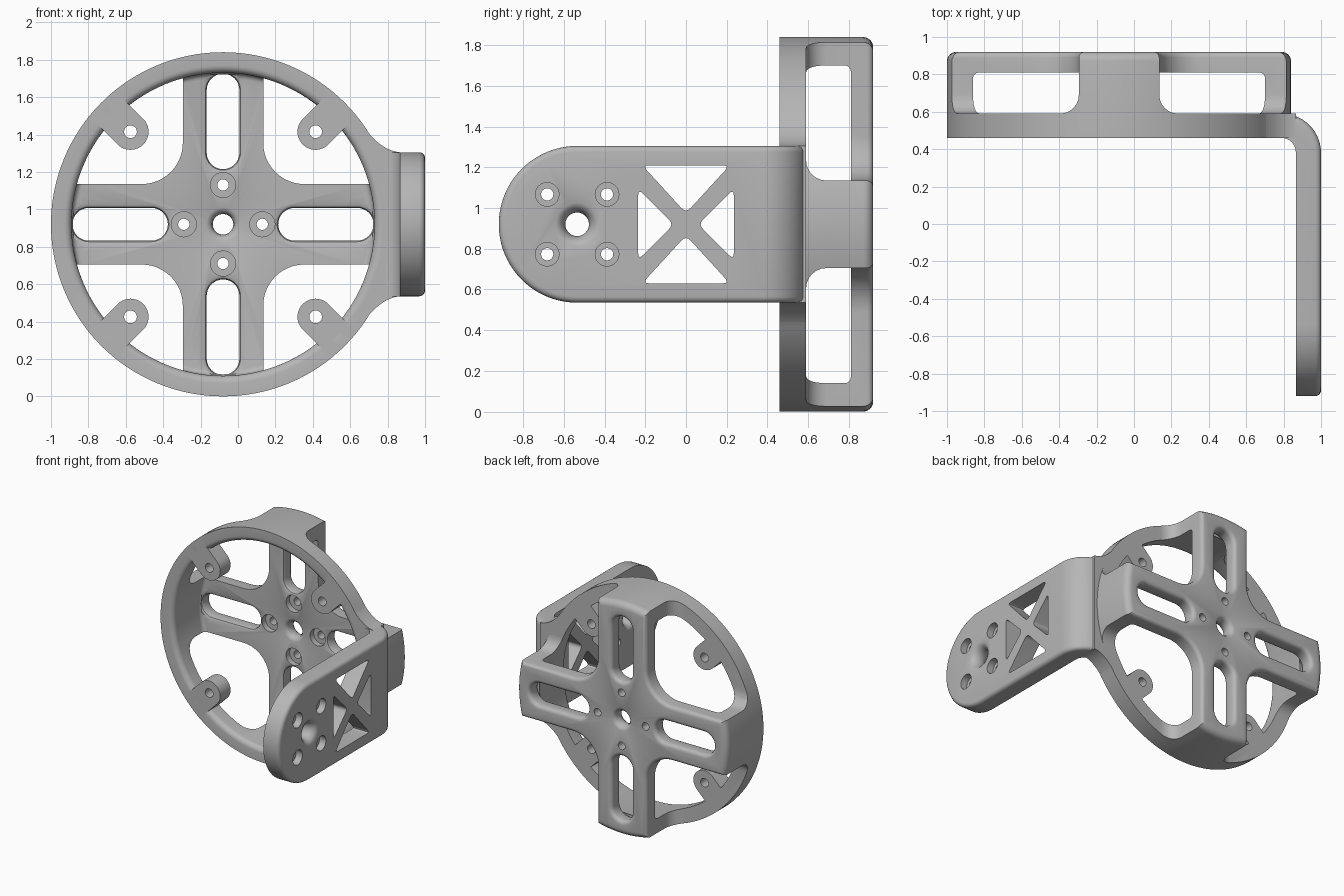
import bpy, bmesh
from math import sin, cos, pi, radians
from mathutils import Vector

if "Cube" in bpy.data.objects:
    bpy.data.objects.remove(bpy.data.objects["Cube"])

CX, CZ = -0.08, 0.92                 # hub centre
FRONT, RIM, PLATE, BACK = 0.46, 0.59, 0.81, 0.92
R_IN, R_OUT = 0.81, 0.92

grey = bpy.data.materials.new("plain grey")
grey.use_nodes = True
COLOUR = (0.47, 0.47, 0.47, 1)
grey.diffuse_color = COLOUR
grey.node_tree.nodes["Principled BSDF"].inputs["Base Color"].default_value = COLOUR


# ---- helpers ----
def arc(cx, cy, r, a, b, n):
    return [(cx + r * cos(radians(a + (b - a) * i / n)),
             cy + r * sin(radians(a + (b - a) * i / n))) for i in range(n + 1)]


def circle(x, y, r, n=40):
    return arc(x, y, r, 0, 360, n)[:-1]


def place(axis, u, v, d):
    """Profile point and depth to space, for the y, x and z directions."""
    return {"y": (CX + u, d, CZ + v), "x": (d, u, CZ + v), "z": (u, v, CZ + d)}[axis]


def to_object(name, bm):
    bmesh.ops.recalc_face_normals(bm, faces=bm.faces)
    mesh = bpy.data.meshes.new(name)
    bm.to_mesh(mesh)
    bm.free()
    mesh.materials.append(grey)
    obj = bpy.data.objects.new(name, mesh)
    bpy.context.collection.objects.link(obj)
    return obj


def loft(name, axis, levels):
    """Closed solid through (depth, profile) levels."""
    bm = bmesh.new()
    rings = [[bm.verts.new(place(axis, u, v, d)) for u, v in prof] for d, prof in levels]
    n = len(rings[0])
    for a, b in zip(rings, rings[1:]):
        for i in range(n):
            j = (i + 1) % n
            bm.faces.new((a[i], a[j], b[j], b[i]))
    bm.faces.new(rings[0])
    bm.faces.new(rings[-1])
    return to_object(name, bm)


def prism(name, axis, prof, d0, d1):
    return loft(name, axis, [(d0, prof), (d1, prof)])


def boolean(target, operation, tools):
    for tool in tools:
        tool.hide_render = True
        mod = target.modifiers.new("combine", "BOOLEAN")
        mod.operation, mod.solver, mod.object = operation, "EXACT", tool
        bpy.context.view_layer.objects.active = target
        bpy.ops.object.modifier_apply(modifier=mod.name)
        bpy.data.objects.remove(tool)


def spin(prof, quarter):
    """Turn a profile by quarter turns."""
    for _ in range(quarter):
        prof = [(-v, u) for u, v in prof]
    return prof


def rounded(points, d):
    """Polygon with softened corners."""
    out, pts = [], [Vector(p) for p in points]
    for i, p in enumerate(pts):
        a = p + (pts[i - 1] - p).normalized() * d
        b = p + (pts[(i + 1) % len(pts)] - p).normalized() * d
        for t in (0, 0.25, 0.5, 0.75, 1):
            out.append(tuple(a * (1 - t) ** 2 + p * 2 * t * (1 - t) + b * t * t))
    return out


def hole(name, axis, u, v, steps):
    return loft(name, axis, [(d, circle(u, v, r)) for d, r in steps])


# ---- turned cup: rim, wall and back plate ----
section = [(0, PLATE)]
section += arc(R_IN - 0.03, PLATE - 0.03, 0.03, 90, 0, 4)
section += arc(R_IN + 0.04, FRONT + 0.04, 0.04, 180, 270, 5)
section += [(R_OUT, FRONT)]
section += arc(R_OUT - 0.05, BACK - 0.05, 0.05, 0, 90, 6)
section += [(0, BACK)]
bm = bmesh.new()
verts = [bm.verts.new(place("y", r, 0, y)) for r, y in section]
edges = [bm.edges.new(pair) for pair in zip(verts, verts[1:])]
bmesh.ops.spin(bm, geom=verts + edges, cent=(CX, 0, CZ), axis=(0, 1, 0),
               angle=2 * pi, steps=128, use_duplicate=False)
bmesh.ops.remove_doubles(bm, verts=bm.verts, dist=0.0005)
frame = to_object("round_frame", bm)


# ---- quarter openings that leave a cross with four legs ----
def opening(grow):
    a, r, c = 0.215 - grow, 0.22 + grow, 0.435
    return arc(c, c, r, 270, 180, 12) + [(a, 1.2), (1.2, 1.2), (1.2, a)]


fillet = [(RIM + 0.1 * (1 - cos(t * pi / 12)), -0.1 * (1 - sin(t * pi / 12))) for t in range(7)]
edge = [(BACK - 0.03 + 0.03 * sin(t * pi / 8), 0.03 * (1 - cos(t * pi / 8))) for t in range(5)]
for q in range(4):
    levels = [(y, spin(opening(g), q)) for y, g in fillet + edge + [(1.0, 0.03)]]
    boolean(frame, "DIFFERENCE", [loft("opening_cutter", "y", levels)])


# ---- slots and screw holes in the cross ----
def slot(grow):
    r = 0.0875 + grow
    return arc(0.7175, 0, r, -90, 90, 16) + arc(0.3825, 0, r, 90, 270, 16)


lead = [(0.80, 0.02), (PLATE, 0.02), (0.817, 0.006), (0.83, 0)]
for q in range(4):
    levels = [(y, spin(slot(g), q)) for y, g in lead + edge + [(1.0, 0.03)]]
    u, v = spin([(0.21, 0)], q)[0]
    boolean(frame, "DIFFERENCE", [
        loft("slot_cutter", "y", levels),
        hole("screw_cutter", "y", u, v, [(0.7, 0.067), (0.855, 0.067), (0.855, 0.03), (1, 0.03)])])
boolean(frame, "DIFFERENCE", [hole("hub_cutter", "y", 0, 0, [
    (0.78, 0.09), (PLATE, 0.09), (0.817, 0.073), (0.835, 0.06), (0.865, 0.055),
    (0.895, 0.06), (0.913, 0.073), (BACK, 0.09), (1, 0.09)])])

# ---- side arm: bent strip with a round end ----
bend = [(0.7, FRONT), (0.7, RIM)] + arc(0.79, 0.38, 0.21, 90, 0, 14)
bend += [(1.0, -1.0), (0.865, -1.0)] + arc(0.79, 0.385, 0.075, 0, 90, 10)
arm = prism("side_arm", "z", bend, -0.6, 0.6)
H = 0.385
outline = [(1.0, -H), (1.0, H)] + arc(-0.535, 0, H, 90, 270, 40)
boolean(arm, "INTERSECT", [prism("arm_outline", "x", outline, 0.5, 1.3)])

# round the outer edges of the arm
bm = bmesh.new()
bm.from_mesh(arm.data)
bmesh.ops.remove_doubles(bm, verts=bm.verts, dist=0.0005)
outer = []
for e in bm.edges:
    m = (e.verts[0].co + e.verts[1].co) / 2
    on_bend = m.y > 0.37 and (Vector((m.x, m.y)) - Vector((0.79, 0.38))).length > 0.17 and m.x > 0.78
    if e.calc_face_angle(0) > 0.7 and (m.x > 0.99 or on_bend):
        outer.append(e)
bmesh.ops.bevel(bm, geom=outer, offset=0.03, segments=4, profile=0.5, affect="EDGES")
bm.to_mesh(arm.data)
bm.free()

# ---- arm truss windows and screw holes ----
for s in (1, -1):
    top = [(-0.215, 0.29 * s), (0.215, 0.29 * s), (0, 0.055 * s)]
    side = [(0.235 * s, -0.175), (0.235 * s, 0.175), (0.06 * s, 0)]
    for tri in (top, side):
        boolean(arm, "DIFFERENCE", [prism("truss_cutter", "x", rounded(tri, 0.035), 0.8, 1.1)])
    for t in (1, -1):
        boolean(arm, "DIFFERENCE", [hole("screw_cutter", "x", -0.535 + 0.147 * s, 0.147 * t, [
            (0.8, 0.03), (0.945, 0.03), (0.945, 0.058), (1.1, 0.058)])])
boolean(arm, "DIFFERENCE", [hole("pivot_cutter", "x", -0.535, 0, [
    (0.8, 0.1), (0.865, 0.1), (0.872, 0.082), (0.89, 0.067), (0.93, 0.058),
    (0.965, 0.067), (0.99, 0.085), (1.0, 0.105), (1.1, 0.105)])])

# ---- flared web between rim and arm ----
flare = []
for i in range(13):
    t = i / 12
    a, b, c = Vector((0.735, 0.545)), Vector((0.835, 0.395)), Vector((0.945, H))
    flare.append(tuple(a * (1 - t) ** 2 + b * 2 * t * (1 - t) + c * t * t))
web_outline = flare + [(u, -v) for u, v in reversed(flare)] + arc(0, 0, 0.86, -36, 36, 24)
web = prism("arm_web", "y", web_outline, FRONT, RIM)
boolean(arm, "DIFFERENCE", [prism("rim_cutter", "y", circle(0, 0, 0.85, 128), 0.3, 0.7)])

# ---- four screw lugs inside the rim ----
lugs = []
for q in range(4):
    tab = arc(0, 0, 0.097, 90, 270, 20) + [(0.15, -0.097), (0.15, 0.097)]
    k = cos(pi / 4)
    tab = spin([((u + 0.7 - v) * k, (u + 0.7 + v) * k) for u, v in tab], q)
    lug = prism("screw_lug", "y", tab, FRONT, RIM)
    u, v = spin([(0.7 * k, 0.7 * k)], q)[0]
    boolean(lug, "DIFFERENCE", [hole("lug_cutter", "y", u, v, [(0.3, 0.034), (0.7, 0.034)])])
    lugs.append(lug)

# ---- join into one solid and shade ----
boolean(frame, "UNION", [web, arm] + lugs)
bpy.ops.object.select_all(action="DESELECT")
frame.select_set(True)
bpy.context.view_layer.objects.active = frame
bpy.ops.object.shade_smooth_by_angle(angle=radians(35))
